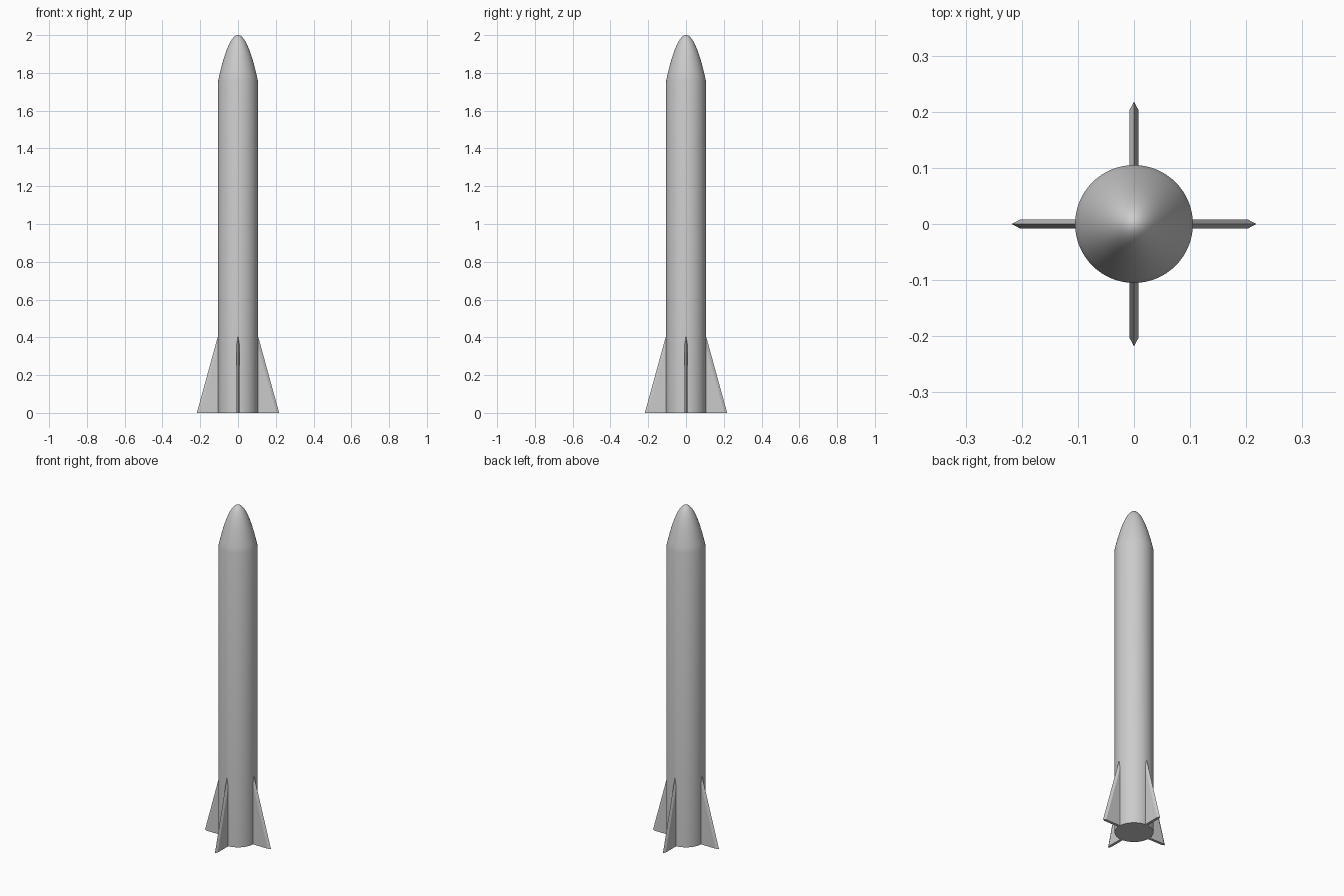
import bpy, bmesh, math

if "Cube" in bpy.data.objects:
    bpy.data.objects.remove(bpy.data.objects["Cube"])

R, SHOULDER, TOP = 0.105, 1.76, 2.0
FIN_TOP, FIN_OUT, FIN_T, BEVEL = 0.41, 0.218, 0.008, 0.015

grey = bpy.data.materials.new("light grey")
grey.diffuse_color = (0.6, 0.6, 0.6, 1)
grey.use_nodes = True
grey.node_tree.nodes["Principled BSDF"].inputs["Base Color"].default_value = grey.diffuse_color


def make(name, bm, smooth=False):
    bmesh.ops.recalc_face_normals(bm, faces=bm.faces)
    mesh = bpy.data.meshes.new(name)
    bm.to_mesh(mesh)
    bm.free()
    mesh.materials.append(grey)
    obj = bpy.data.objects.new(name, mesh)
    bpy.context.collection.objects.link(obj)
    if smooth:
        bpy.ops.object.select_all(action='DESELECT')
        obj.select_set(True)
        bpy.context.view_layer.objects.active = obj
        bpy.ops.object.shade_smooth_by_angle(angle=math.radians(35))
    return obj


# Body and parabolic nose as one turned profile
N, STEPS = 64, 16
profile = [(R, 0.0), (R, SHOULDER)]
for i in range(1, STEPS):
    f = 1 - i / STEPS
    profile.append((R * f, TOP - (TOP - SHOULDER) * f * f))
bm = bmesh.new()
rings = [[bm.verts.new((r * math.cos(2 * math.pi * k / N),
                        r * math.sin(2 * math.pi * k / N), z)) for k in range(N)]
         for r, z in profile]
for a, b in zip(rings, rings[1:]):
    for k in range(N):
        bm.faces.new((a[k], a[(k + 1) % N], b[(k + 1) % N], b[k]))
tip = bm.verts.new((0, 0, TOP))
for k in range(N):
    bm.faces.new((rings[-1][k], rings[-1][(k + 1) % N], tip))
bm.faces.new(rings[0])
make("body", bm, smooth=True)

# Four tapered fins with a sharpened leading edge
slope = FIN_TOP / (FIN_OUT - R)
root = R - 0.003
for i, side in enumerate(("right", "back", "left", "front")):
    bm = bmesh.new()
    low, high = [], []
    for x, y in ((root, -FIN_T), (FIN_OUT - BEVEL, -FIN_T), (FIN_OUT, 0),
                 (FIN_OUT - BEVEL, FIN_T), (root, FIN_T)):
        low.append(bm.verts.new((x, y, 0)))
    for y, drop in ((-FIN_T, BEVEL * slope), (0, 0), (FIN_T, BEVEL * slope)):
        high.append(bm.verts.new((root, y, (FIN_OUT - root) * slope - drop)))
    bm.faces.new(low)
    bm.faces.new((low[0], low[1], high[0]))
    bm.faces.new((low[1], low[2], high[1], high[0]))
    bm.faces.new((low[2], low[3], high[2], high[1]))
    bm.faces.new((low[3], low[4], high[2]))
    bm.faces.new((low[4], low[0], high[0], high[1], high[2]))
    fin = make(side + "_fin", bm)
    fin.rotation_euler.z = i * math.pi / 2
